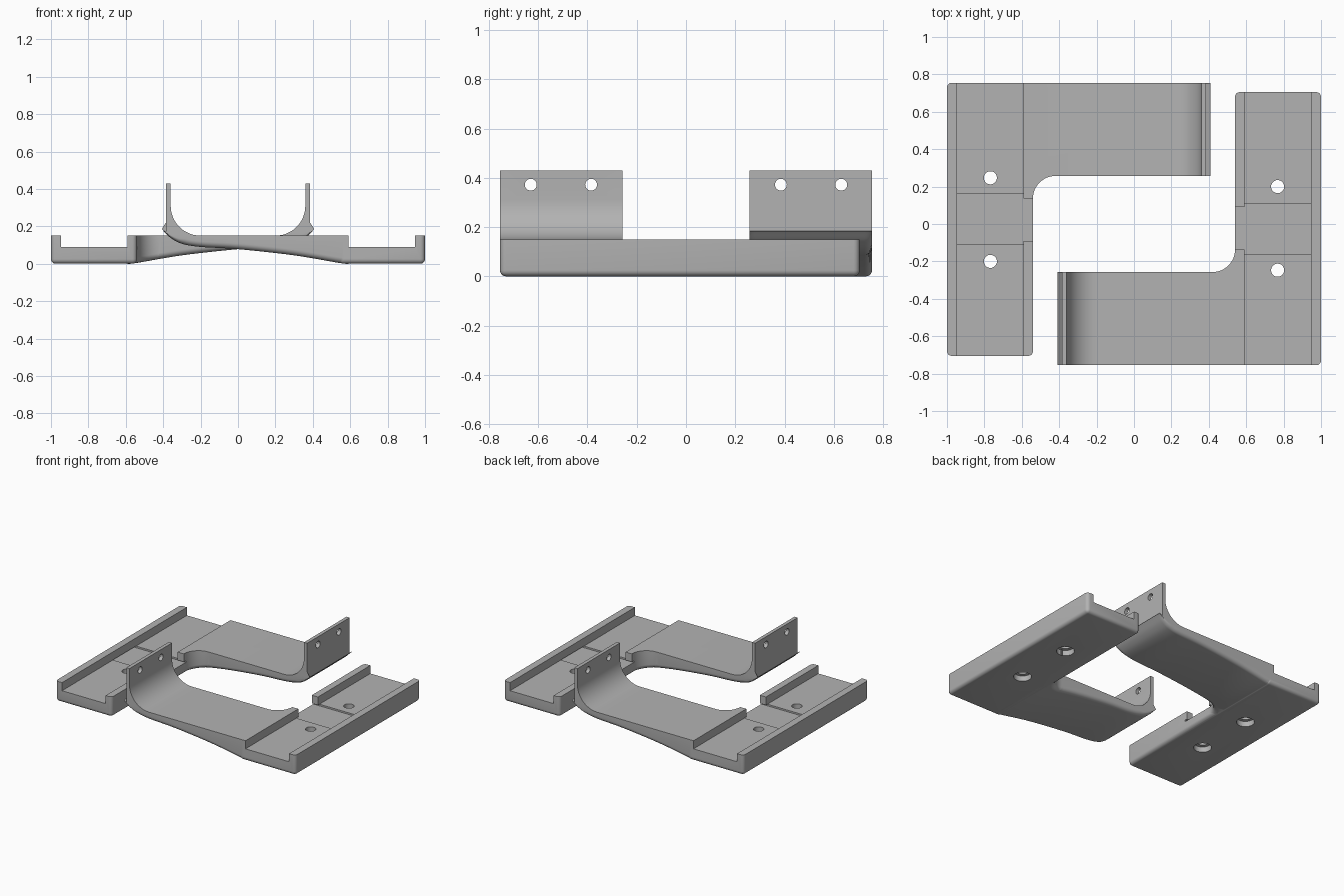
import bpy, bmesh, math
from mathutils import Vector

if "Cube" in bpy.data.objects:
    bpy.data.objects.remove(bpy.data.objects["Cube"])

R = 0.03  # rounding of the underside edges
grey = bpy.data.materials.new("plain grey")
grey.diffuse_color = (0.45, 0.45, 0.45, 1)
grey.use_nodes = True
grey.node_tree.nodes["Principled BSDF"].inputs["Base Color"].default_value = grey.diffuse_color


def finish(bm, name):
    bmesh.ops.recalc_face_normals(bm, faces=bm.faces)
    me = bpy.data.meshes.new(name)
    bm.to_mesh(me)
    bm.free()
    me.materials.append(grey)
    ob = bpy.data.objects.new(name, me)
    bpy.context.collection.objects.link(ob)
    return ob


def loft(loops, name):
    """Closed solid through matching point loops."""
    bm = bmesh.new()
    rings = [[bm.verts.new(p) for p in loop] for loop in loops]
    n = len(rings[0])
    for a, b in zip(rings, rings[1:]):
        for i in range(n):
            bm.faces.new((a[i], a[(i + 1) % n], b[(i + 1) % n], b[i]))
    bm.faces.new(rings[0])
    bm.faces.new(rings[-1])
    return finish(bm, name)


def box(name, x0, x1, y0, y1, z0, z1, bevel=0):
    bm = bmesh.new()
    bmesh.ops.create_cube(bm, size=1)
    for v in bm.verts:
        v.co = Vector(((x0 + x1) / 2 + v.co.x * (x1 - x0),
                       (y0 + y1) / 2 + v.co.y * (y1 - y0),
                       (z0 + z1) / 2 + v.co.z * (z1 - z0)))
    if bevel:
        low = [e for e in bm.edges if min(v.co.z for v in e.verts) < z0 + 1e-5]
        bmesh.ops.bevel(bm, geom=low, offset=bevel, segments=5, profile=0.5, affect='EDGES')
    return finish(bm, name)


def rod(name, loc, r, depth, along_x=False):
    bpy.ops.mesh.primitive_cylinder_add(vertices=32, radius=r, depth=depth, location=loc,
                                        rotation=(0, math.pi / 2 if along_x else 0, 0))
    bpy.context.object.name = name
    return bpy.context.object


def combine(body, other, op):
    m = body.modifiers.new(op.lower(), 'BOOLEAN')
    m.object, m.operation, m.solver = other, op, 'EXACT'
    with bpy.context.temp_override(object=body, active_object=body):
        bpy.ops.object.modifier_apply(modifier=m.name)
    bpy.data.objects.remove(other)


def smooth_path(pts, steps=6):
    """Catmull-Rom curve through 2D points."""
    P = [Vector(p) for p in pts]
    P = [2 * P[0] - P[1]] + P + [2 * P[-1] - P[-2]]
    out = []
    for a, b, c, d in zip(P, P[1:], P[2:], P[3:]):
        for k in range(steps):
            t = k / steps
            out.append(0.5 * (2 * b + (c - a) * t + (2 * a - 5 * b + 4 * c - d) * t * t
                              + (3 * b - a - 3 * c + d) * t ** 3))
    return out + [P[-2]]


# Underside curve of the arm, from the rail to the curled-up tip
under = smooth_path([(0.60, 0.0005), (0.55, 0.003), (0.30, 0.045), (0.0, 0.078), (-0.2, 0.09),
                     (-0.3, 0.107), (-0.36, 0.138), (-0.408, 0.185)])


def under_z(x):
    for a, b in zip(under, under[1:]):
        if b.x <= x <= a.x:
            return a.y + (b.y - a.y) * (a.x - x) / (a.x - b.x)
    return under[0].y


# Arm: side profile lofted across its width with rounded lower edges
upper = [(-0.386, 0.165), (-0.386, 0.43), (-0.36, 0.43)]
upper += [(-0.2 - 0.16 * math.cos(a), 0.31 - 0.16 * math.sin(a))
          for a in [i * math.pi / 24 for i in range(13)]]
upper += [(0.60, 0.15)]


def arm_loop(y, lift):
    pts = []
    for i, p in enumerate(under):
        t = under[min(i + 1, len(under) - 1)] - under[max(i - 1, 0)]
        nrm = Vector((t.y, -t.x)).normalized()
        fade = min(1, max(0, (p.x + 0.408) / 0.12))
        pts.append(p + nrm * lift * fade)
    return [(p[0], y, p[1]) for p in pts + upper]


quarter = [i * math.pi / 12 for i in range(7)]
near = [(R * (1 - math.cos(a)), R * (1 - math.sin(a))) for a in quarter]
arm = loft([arm_loop(-0.755 + d, h) for d, h in near]
           + [arm_loop(-0.257 - d, h) for d, h in reversed(near)], "arm")

# Inner corner fillet: ring sector with the same rounded lower edge
sectors = []
for i in range(13):
    a = -math.pi / 2 * i / 12
    sec = [(0.12, 0.15, False)] + [(0.12 + d, h, True) for d, h in near]
    sec += [(0.20, 0.0, True), (0.20, 0.15, False)]
    loop = []
    for rad, h, on_under in sec:
        x, y = 0.42 + rad * math.cos(a), -0.137 + rad * math.sin(a)
        loop.append((x, y, under_z(x) + h + 0.0005 if on_under else h))
    sectors.append(loop)
fillet = loft(sectors, "corner_fillet")

# Rail block, joined with arm and fillet
bracket = box("front_bracket", 0.54, 1.0, -0.755, 0.705, 0, 0.15, 0.025)
combine(bracket, arm, 'UNION')
combine(bracket, fillet, 'UNION')

# Channel, lip gap and shallow cross slot
for args in [("channel", 0.59, 0.947, -0.9, 0.9, 0.09, 0.3),
             ("lip_gap", 0.5, 0.6, -0.137, 0.092, 0.09, 0.3),
             ("cross_slot", 0.5, 0.98, -0.16, 0.11, 0.078, 0.0905)]:
    combine(bracket, box(*args), 'DIFFERENCE')

# Screw holes with counterbores below, and holes through the upright plate
for y in (0.2, -0.247):
    combine(bracket, rod("screw_hole", (0.768, y, 0.05), 0.035, 0.3), 'DIFFERENCE')
    combine(bracket, rod("counterbore", (0.768, y, 0.0), 0.06, 0.08), 'DIFFERENCE')
for y in (-0.63, -0.385):
    combine(bracket, rod("plate_hole", (-0.37, y, 0.372), 0.024, 0.1, True), 'DIFFERENCE')

bpy.ops.object.select_all(action='DESELECT')
bracket.select_set(True)
bpy.context.view_layer.objects.active = bracket
bpy.ops.object.shade_smooth_by_angle(angle=math.radians(30))

# Matching bracket, turned half a turn
back = bracket.copy()
back.data = bracket.data.copy()
back.name = "back_bracket"
back.rotation_euler.z = math.pi
bpy.context.collection.objects.link(back)
